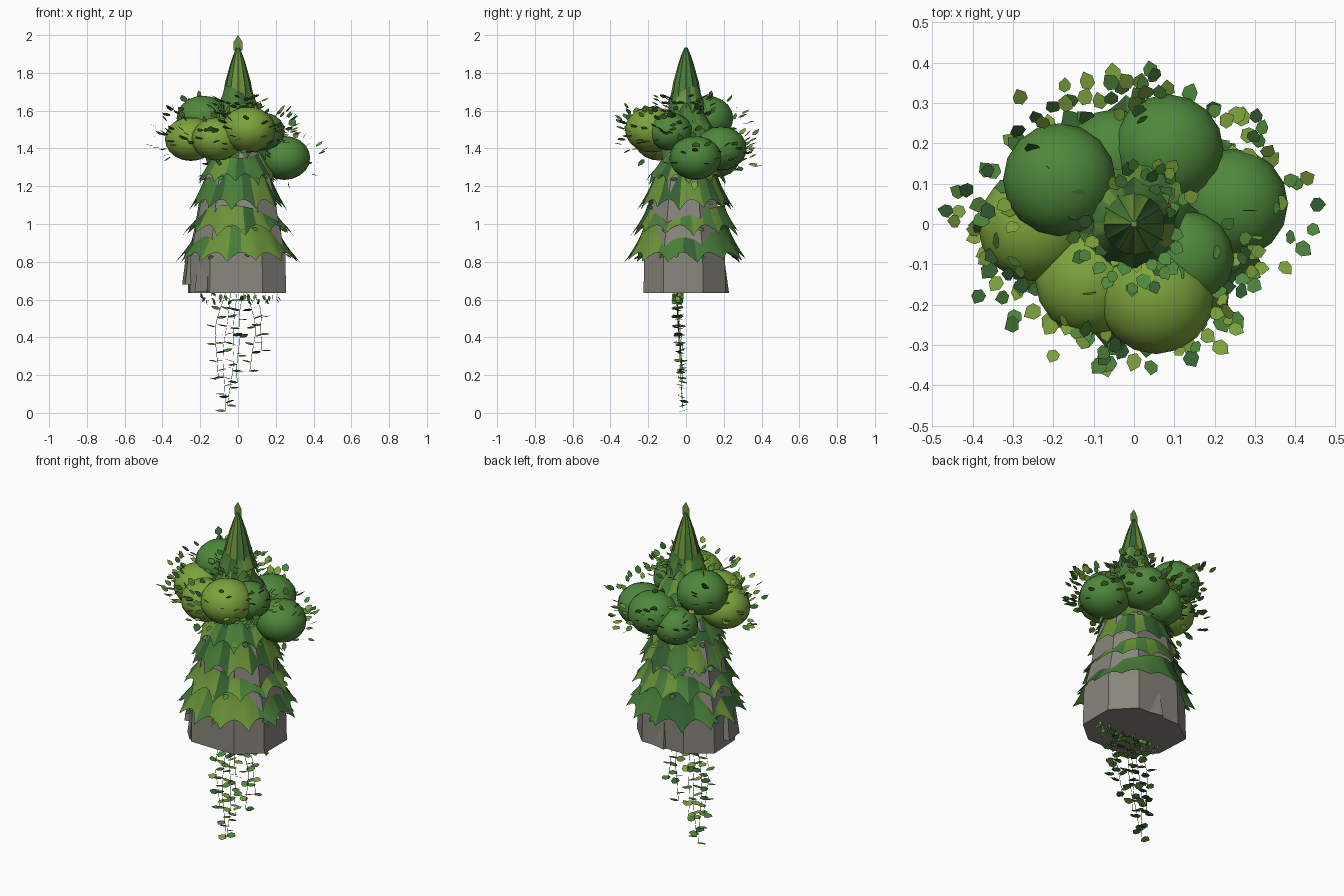
import bpy, bmesh, math, random
from mathutils import Vector, Matrix

random.seed(11)
TAU = math.tau
cube = bpy.data.objects.get("Cube")
if cube:
    bpy.data.objects.remove(cube)


def material(name, rgb):
    m = bpy.data.materials.new(name)
    m.use_nodes = True
    m.diffuse_color = (*rgb, 1)
    m.node_tree.nodes["Principled BSDF"].inputs["Base Color"].default_value = (*rgb, 1)
    return m


LIGHT = material("light green", (0.205, 0.37, 0.045))
MID = material("mid green", (0.078, 0.245, 0.045))
DARK = material("dark green", (0.035, 0.12, 0.032))
MOSS = material("moss green", (0.145, 0.29, 0.04))
FERN = material("fern green", (0.065, 0.205, 0.04))
STONE = material("grey stone", (0.25, 0.235, 0.205))
VINE = material("vine brown", (0.08, 0.08, 0.03))
LEAVES = [LIGHT, MID, DARK]
SKIRTS = [MOSS, FERN, DARK]


def finish(bm, name, mats, smooth=False):
    mesh = bpy.data.meshes.new(name)
    bm.to_mesh(mesh)
    bm.free()
    obj = bpy.data.objects.new(name, mesh)
    bpy.context.collection.objects.link(obj)
    for m in mats:
        mesh.materials.append(m)
    if smooth:
        bpy.ops.object.select_all(action="DESELECT")
        obj.select_set(True)
        bpy.context.view_layer.objects.active = obj
        bpy.ops.object.shade_smooth_by_angle(angle=math.radians(60))


def loft(bm, rings, closed_ends=False):
    """Join rings of points into a tube; returns (column, face) pairs."""
    rows = [[bm.verts.new(p) for p in ring] for ring in rings]
    n = len(rows[0])
    faces = []
    for low, high in zip(rows, rows[1:]):
        for i in range(n):
            j = (i + 1) % n
            faces.append((i, bm.faces.new((low[i], low[j], high[j], high[i]))))
    if closed_ends:
        bm.faces.new(rows[0][::-1])
        bm.faces.new(rows[-1])
    return faces


# Stone core: broad-faced eight-sided column, tapering upward
bm = bmesh.new()
corners = [(-0.15, -0.22), (0.13, -0.225), (0.255, -0.12), (0.255, 0.09),
           (0.14, 0.21), (-0.13, 0.21), (-0.265, 0.115), (-0.255, -0.09)]
profile = [(0.635, 1), (0.85, 0.98), (1.0, 0.85), (1.13, 0.77), (1.25, 0.66), (1.38, 0.45)]
loft(bm, [[(x * k, y * k, z) for x, y in corners] for z, k in profile], True)
finish(bm, "stone_core", [STONE])


# Rock slabs leaning on the column
def slab(name, angle, radius, width, z0, z1):
    bm = bmesh.new()
    bmesh.ops.create_cube(bm, size=1)
    for v in bm.verts:
        up = v.co.z > 0
        v.co.x = v.co.x * 0.06 + radius - (0.02 if up else 0)
        v.co.y *= width * (0.75 if up else 1)
        v.co.z = z1 if up else z0
    bmesh.ops.rotate(bm, verts=bm.verts, matrix=Matrix.Rotation(math.radians(angle), 3, "Z"))
    finish(bm, name, [STONE])


slab("right_slab", 188, 0.26, 0.12, 0.68, 0.85)
slab("front_right_slab", 222, 0.235, 0.1, 0.64, 0.83)
slab("back_slab", 78, 0.19, 0.12, 0.635, 0.8)


# Leafy skirts: flared tiers with pointed hems and a wavy upper edge
def skirt(name, z0, r0, z1, r1, lobes, wave):
    bm = bmesh.new()
    per, rows = 6, 5
    cols = lobes * per
    spin, phase = random.uniform(0, TAU), random.uniform(0, TAU)
    reach = [random.uniform(0.8, 1.25) for _ in range(lobes)]
    rings = []
    for row in range(rows + 1):
        t = row / rows
        ring = []
        for c in range(cols):
            a = TAU * c / cols
            tip = (1 - abs(2 * (c % per) / per - 1)) ** 2 * reach[c // per]
            r = r0 + (r1 - r0) * t ** 1.3 + 0.15 * r1 * tip * t * t
            top = z0 + wave * math.sin(2 * a + phase)
            z = top + (z1 + 0.04 - top) * t - 0.048 * tip * t * t
            ring.append((r * math.cos(a + spin), r * math.sin(a + spin), z))
        rings.append(ring)
    bands = random.choices([0, 1, 2], [0.25, 0.5, 0.25], k=lobes * 2)
    for c, f in loft(bm, rings[::-1]):
        f.material_index = bands[2 * c // per]
    finish(bm, name, SKIRTS, True)


TIERS = [(0.975, 0.222, 0.81, 0.285, 13, 0.025), (1.075, 0.205, 0.955, 0.252, 12, 0.025),
         (1.275, 0.165, 1.09, 0.222, 12, 0.015), (1.37, 0.125, 1.225, 0.19, 11, 0.02),
         (1.5, 0.1, 1.35, 0.165, 10, 0.02), (1.62, 0.085, 1.48, 0.14, 10, 0.02),
         (1.71, 0.074, 1.6, 0.1, 10, 0.02)]
for i, tier in enumerate(TIERS):
    skirt(f"leaf_skirt_{i + 1}", *tier)

# Fluted spire
bm = bmesh.new()
spire = [(1.25, 0.12), (1.5, 0.098), (1.65, 0.086), (1.75, 0.068), (1.84, 0.043), (1.9, 0.023), (1.935, 0.008)]
rings = [[(r * (1 - 0.12 * (c % 2)) * math.cos(TAU * c / 24),
           r * (1 - 0.12 * (c % 2)) * math.sin(TAU * c / 24), z) for c in range(24)] for z, r in spire]
bands = random.choices([0, 1, 2], [0.2, 0.55, 0.25], k=12)
for c, f in loft(bm, rings, True):
    f.material_index = bands[c // 2]
finish(bm, "spire", SKIRTS, True)


# Flat pointed leaf, added to a shared mesh
def leaf(bm, pos, along, normal, size, colour, width=0.42):
    along = along.normalized()
    side = normal.cross(along).normalized()
    outline = [(-0.5, 0), (-0.25, -width), (0.2, -width), (0.62, 0), (0.2, width), (-0.25, width)]
    f = bm.faces.new([bm.verts.new(pos + (along * u + side * v) * size) for u, v in outline])
    f.material_index = colour


def tilted_up(amount):
    return Vector((random.uniform(-amount, amount), random.uniform(-amount, amount), 1))


def green():
    return random.choices([0, 1, 2], [0.42, 0.42, 0.16])[0]


# Bud at the very top
bm = bmesh.new()
leaf(bm, Vector((0, 0, 1.945)), Vector((0, 0, 1)), Vector((0, 1, 0)), 0.089, 0, 0.27)
finish(bm, "top_bud", [MOSS])

# Round bushes
BUSHES = [("front", (0.055, -0.18, 1.5), 0.143, LIGHT), ("front_right", (-0.11, -0.14, 1.45), 0.135, LIGHT),
          ("right", (-0.25, -0.005, 1.45), 0.137, LIGHT), ("back_right", (-0.185, 0.11, 1.56), 0.14, MID),
          ("back", (0.085, 0.185, 1.4), 0.137, MID), ("left", (0.245, 0.05, 1.35), 0.137, MID),
          ("front_left", (0.13, -0.085, 1.49), 0.118, MID), ("low_back", (-0.05, 0.165, 1.35), 0.12, MID)]
for name, centre, radius, mat in BUSHES:
    bm = bmesh.new()
    bmesh.ops.create_uvsphere(bm, u_segments=16, v_segments=10, radius=radius)
    bmesh.ops.scale(bm, vec=(1, 1, 0.85), verts=bm.verts)
    bmesh.ops.translate(bm, vec=centre, verts=bm.verts)
    finish(bm, f"{name}_bush", [mat], True)

# Leaves around the bushes
bm = bmesh.new()
for name, centre, radius, mat in BUSHES:
    c = Vector(centre)
    out = Vector((c.x, c.y, 0)).normalized()
    placed = 0
    while placed < 21:
        d = Vector((random.gauss(0, 1), random.gauss(0, 1), random.gauss(0.2, 0.5))).normalized()
        p = c + Vector((d.x, d.y, d.z * 0.85)) * (radius + random.uniform(0, 0.095))
        hidden = any((p - Vector(b[1])).length < b[2] * 0.95 for b in BUSHES if b[0] != name)
        if d.dot(out) < 0.1 or hidden:
            continue
        leaf(bm, p, d + tilted_up(0.4) * 0.3, tilted_up(0.35), random.uniform(0.034, 0.046), green())
        placed += 1
finish(bm, "bush_leaves", LEAVES)

# Leaves around the spire foot and the skirt hems
bm = bmesh.new()
for _ in range(70):
    a = random.uniform(0, TAU)
    d = Vector((math.cos(a), math.sin(a), 0))
    p = d * random.uniform(0.09, 0.17) + Vector((0, 0, random.uniform(1.57, 1.68)))
    leaf(bm, p, d + Vector((0, 0, 0.5)), tilted_up(0.4), random.uniform(0.03, 0.042), random.choice([0, 1, 1, 1, 2]))
for z0, r0, z1, r1, lobes, wave in TIERS[:5]:
    for _ in range(lobes):
        a = random.uniform(0, TAU)
        d = Vector((math.cos(a), math.sin(a), -0.7))
        p = Vector((d.x * r1 * 1.04, d.y * r1 * 1.04, z1 + random.uniform(0.01, 0.03)))
        leaf(bm, p, d, Vector((d.x, d.y, 1)), 0.035, random.choice([1, 2]))
finish(bm, "hem_leaves", LEAVES)

# Hanging vines with alternating leaves, plus a fringe under the stone
VINES = [(-0.04, -0.09, -0.07, 0.01), (-0.07, -0.15, -0.1, 0.18), (-0.01, -0.02, -0.05, 0.04),
         (0.03, -0.01, 0.0, 0.16), (0.05, 0.12, 0.06, 0.22), (0.09, 0.14, 0.12, 0.33)]
bm = bmesh.new()
for i, (xa, xb, xc, z_end) in enumerate(VINES):
    curve = bpy.data.curves.new(f"vine_{i + 1}", "CURVE")
    curve.dimensions = "3D"
    curve.bevel_depth = 0.0012
    curve.bevel_resolution = 0
    curve.materials.append(VINE)
    steps = max(6, round((0.64 - z_end) / 0.046))
    spline = curve.splines.new("POLY")
    spline.points.add(steps)
    for k in range(steps + 1):
        t = k / steps
        x = xa * (1 - t) ** 2 + 2 * xb * t * (1 - t) + xc * t * t + 0.006 * math.sin(9 * t + i)
        p = Vector((x, -0.052 + 0.034 * t, 0.64 + (z_end - 0.64) * t))
        spline.points[k].co = (*p, 1)
        if k:
            side = 1 if k % 2 else -1
            d = Vector((side, random.uniform(-0.6, 0.6), random.uniform(-0.1, 0.4)))
            leaf(bm, p + d * 0.022, d, tilted_up(0.3), random.uniform(0.042, 0.05), green(), 0.46)
    bpy.context.collection.objects.link(bpy.data.objects.new(f"vine_{i + 1}", curve))
for _ in range(40):
    p = Vector((random.uniform(-0.2, 0.22), random.uniform(-0.065, -0.02), random.uniform(0.58, 0.63)))
    leaf(bm, p, tilted_up(0.8) * -1, Vector((1, random.uniform(-1, 1), 0.3)), 0.028, green())
finish(bm, "vine_leaves", LEAVES)
